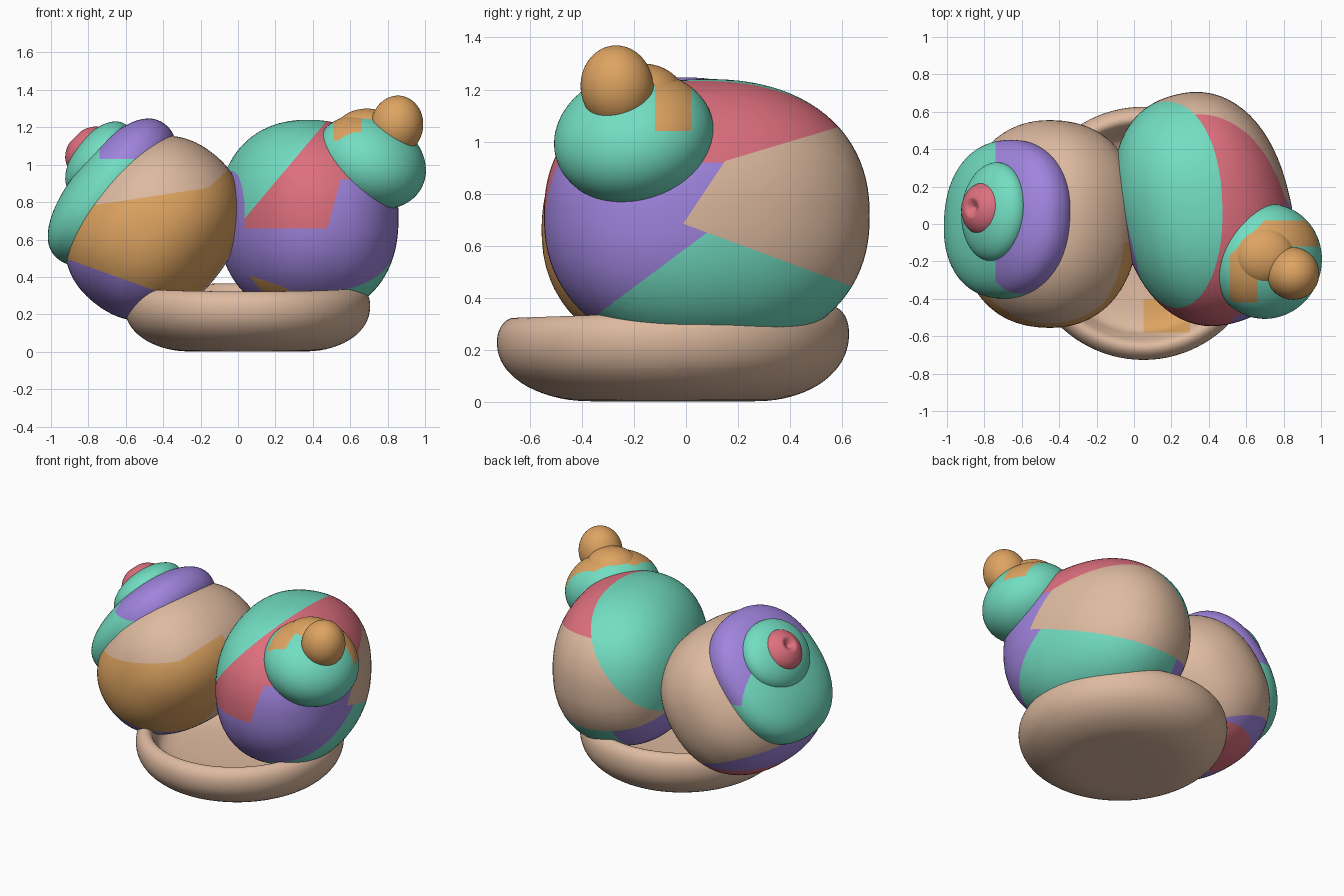
import bpy, bmesh, math
from mathutils import Vector, Matrix

if "Cube" in bpy.data.objects:
    bpy.data.objects.remove(bpy.data.objects["Cube"], do_unlink=True)

COLOURS = {
    "teal": (0.17, 0.73, 0.54), "orange": (0.73, 0.37, 0.12),
    "tan": (0.73, 0.49, 0.35), "purple": (0.35, 0.23, 0.73),
    "pink": (0.73, 0.16, 0.21),
}
NAMES = list(COLOURS)
MATS = []
for name, rgb in COLOURS.items():
    m = bpy.data.materials.new(name)
    m.use_nodes = True
    m.diffuse_color = (*rgb, 1)
    node = m.node_tree.nodes["Principled BSDF"]
    node.inputs["Base Color"].default_value = (*rgb, 1)
    node.inputs["Roughness"].default_value = 0.7
    MATS.append(m)


def finish(bm, name, base, patches=()):
    """Cut clean patch borders, colour the faces, smooth and add the object.

    A patch is (colour, planes); it holds where a*x + b*y + c*z > d for every
    plane (a, b, c, d). The first patch that holds wins, else the base colour.
    """
    for plane in {p for _, planes in patches for p in planes}:
        n = Vector(plane[:3])
        bmesh.ops.bisect_plane(bm, geom=bm.verts[:] + bm.edges[:] + bm.faces[:],
                               dist=0.0005, plane_co=n * plane[3] / n.length_squared,
                               plane_no=n)
    bmesh.ops.recalc_face_normals(bm, faces=bm.faces)
    for f in bm.faces:
        f.smooth = True
        c = f.calc_center_median()
        colour = next((col for col, planes in patches
                       if all(c.dot(Vector(p[:3])) > p[3] for p in planes)), base)
        f.material_index = NAMES.index(colour)
    mesh = bpy.data.meshes.new(name)
    bm.to_mesh(mesh)
    bm.free()
    for m in MATS:
        mesh.materials.append(m)
    ob = bpy.data.objects.new(name, mesh)
    bpy.context.collection.objects.link(ob)


def blob(name, centre, radii, base, patches=(), axis=(0, 0, 1), yaw=0, shape=None):
    """Ellipsoid whose local z lies along axis; shape adjusts the local points."""
    bm = bmesh.new()
    bmesh.ops.create_uvsphere(bm, u_segments=72, v_segments=48, radius=1)
    u = Vector(axis).normalized()
    ref = Vector((-math.sin(yaw), math.cos(yaw), 0))
    ex = ref.cross(u).normalized()
    basis = Matrix((ex, u.cross(ex), u)).transposed()
    for v in bm.verts:
        if shape:
            v.co = shape(v.co)
        v.co = Vector(centre) + basis @ Vector([c * r for c, r in zip(v.co, radii)])
    finish(bm, name, base, patches)


def fuller(co):
    """Swell a unit sphere slightly towards a rounded box."""
    p = 2.25
    return co / sum(abs(c) ** p for c in co) ** (1 / p)


def round_off(points):
    """Cut the corners of an open profile."""
    out = [points[0]]
    for (r0, z0), (r1, z1) in zip(points, points[1:]):
        out += [(r0 + (r1 - r0) * t, z0 + (z1 - z0) * t) for t in (0.25, 0.75)]
    return out + [points[-1]]


# Shallow tray with a thick rounded rim
profile = [(0.4, 0.0), (0.62, 0.005), (0.82, 0.05), (0.95, 0.12), (1.01, 0.2),
           (1.01, 0.29), (0.95, 0.345), (0.88, 0.345), (0.83, 0.28),
           (0.76, 0.17), (0.4, 0.15)]
profile = round_off(round_off(profile))
STEPS = 96
bm = bmesh.new()
rings = []
for r, z in profile:
    ring = []
    for i in range(STEPS):
        a = math.tau * i / STEPS
        x, y = 0.05 + 0.65 * r * math.cos(a), -0.05 + 0.67 * r * math.sin(a)
        ring.append(bm.verts.new((x, y, z * (1 + 0.1 * y))))
    rings.append(ring)
for lo, hi in zip(rings, rings[1:]):
    for i in range(STEPS):
        j = (i + 1) % STEPS
        bm.faces.new((lo[i], lo[j], hi[j], hi[i]))
bm.faces.new(rings[0])
bm.faces.new(rings[-1])
finish(bm, "tray", "tan", [
    ("orange", [(1, 0, 0, 0.05), (-1, 0, 0, -0.3), (0, 1, 0, -0.58),
                (0, -1, 0, 0.4), (0, 0, 1, 0.13)]),
])

# Large body on the +x side, in broad colour patches
blob("large_body", (0.375, 0.08, 0.715), (0.46, 0.63, 0.525), "pink", [
    ("orange", [(-0.35, 0, -1, -0.43), (-1, 0, 0, -0.27), (0, -1, 0, 0.2)]),
    ("purple", [(-1, -0.24, 0, 0.036), (0, 0, 1, 0.6)]),
    ("teal", [(-1, 0, 0.84, 0.563)]),
    ("tan", [(0, 0.37, 1, 0.68), (0, 1.5, -1, -0.7), (0, 0.3, -1, -0.88)]),
    ("teal", [(0, -0.37, -1, -0.68), (0, 1, -1.34, -0.79),
              (1, 0, 0, 0.15), (1, 1, 0, 0.1)]),
    ("purple", [(0, 0, -1, -0.66)]),
    ("purple", [(1, 0, -0.27, 0.3), (0, 0, -1, -0.92)]),
], yaw=0.26, shape=fuller)

# Cap stacked on the large body, with its curl and knob
blob("cap", (0.71, -0.2, 1.015), (0.305, 0.31, 0.24), "teal", [
    ("orange", [(-1, 0, 0, -0.66), (1, 0, 0, 0.51), (0, 1, 0, -0.42),
                (1, -1, 0, 0.68), (0, 0, 1, 1.13)]),
    ("orange", [(0, 1, 0, -0.12), (0, -1, 0, -0.02), (1, -1, 0, 0.68),
                (0, 0, 1, 1.04)]),
], axis=(0.4, -0.2, 0.85))
blob("cap_curl", (0.69, -0.17, 1.18), (0.17, 0.16, 0.12), "orange")
blob("cap_knob", (0.85, -0.265, 1.21), (0.14, 0.14, 0.16), "orange", axis=(0.15, -0.1, 1))

# Coiled body on the -x side, stacked along a leaning axis
COIL_AXIS = (-0.78, 0.08, 0.62)
blob("coiled_body", (-0.45, 0, 0.66), (0.51, 0.555, 0.42), "tan", [
    ("pink", [(0, 0, -1, -0.3), (0, 1, 0, 0)]),
    ("purple", [(-0.36, 0, -1, -0.167)]),
    ("orange", [(0.15, 0, -1, -0.9), (0, -1, 0, 0.1)]),
    ("orange", [(0.9, 0, -1, -1.02), (0, -1, 0, 0.1)]),
], axis=COIL_AXIS, shape=fuller)
blob("coil_ring", (-0.675, 0.025, 0.855), (0.46, 0.425, 0.21), "teal", [
    ("purple", [(1, 0, 0, -0.74), (0, 0, 1, 1.03)]),
    ("purple", [(1, 0, 0, -0.74), (0, 0.5, 1, 1.03)]),
], axis=COIL_AXIS, shape=fuller)
blob("coil_turn", (-0.745, 0.065, 1.03), (0.235, 0.265, 0.13), "teal", axis=COIL_AXIS)


# Dimpled tip of the coil
def dimple(co):
    r = math.hypot(co.x, co.y)
    return Vector((co.x, co.y, co.z - 0.4 * max(0, 1 - r / 0.35)))


blob("coil_tip", (-0.795, 0.08, 1.075), (0.145, 0.145, 0.11), "pink",
     axis=(-0.7, 0.08, 0.7), shape=dimple)
